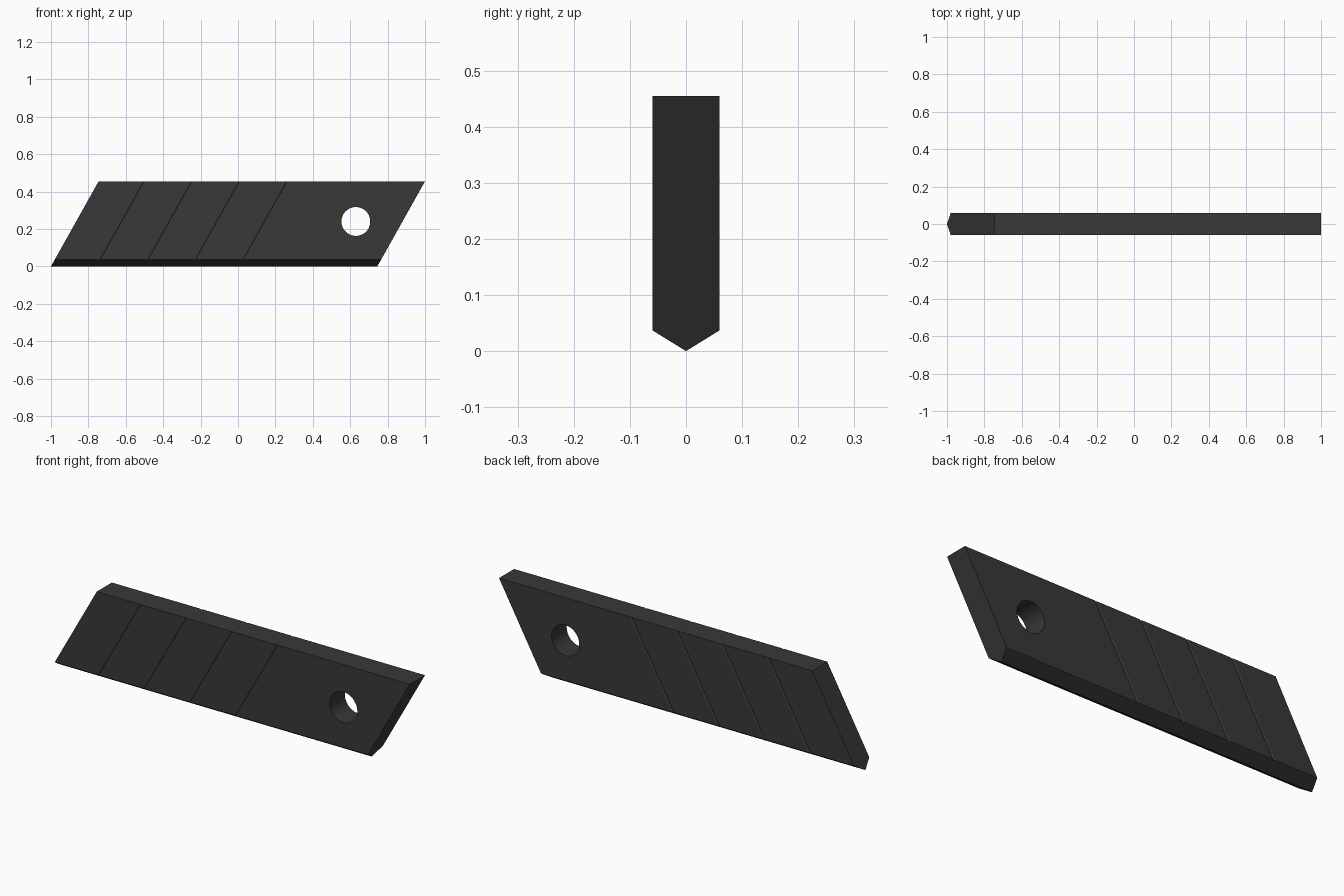
import bpy, bmesh
from math import pi
from mathutils import Vector, Matrix

if "Cube" in bpy.data.objects:
    bpy.data.objects.remove(bpy.data.objects["Cube"])

HEIGHT, HALF_T, BEVEL = 0.455, 0.06, 0.037
SLANT = 0.255 / HEIGHT          # x shift per unit of height
LENGTH = 1.745


def prism(name, ring, offset):
    """Closed ring of points swept along an offset vector."""
    bm = bmesh.new()
    face = bm.faces.new([bm.verts.new(p) for p in ring])
    ext = bmesh.ops.extrude_face_region(bm, geom=[face])
    moved = [g for g in ext["geom"] if isinstance(g, bmesh.types.BMVert)]
    bmesh.ops.translate(bm, vec=Vector(offset), verts=moved)
    bmesh.ops.recalc_face_normals(bm, faces=bm.faces)
    mesh = bpy.data.meshes.new(name)
    bm.to_mesh(mesh)
    bm.free()
    obj = bpy.data.objects.new(name, mesh)
    bpy.context.collection.objects.link(obj)
    return obj


def cut(target, cutter):
    mod = target.modifiers.new(cutter.name, 'BOOLEAN')
    mod.operation = 'DIFFERENCE'
    mod.solver = 'EXACT'
    mod.object = cutter
    bpy.context.view_layer.objects.active = target
    bpy.ops.object.modifier_apply(modifier=mod.name)
    bpy.data.objects.remove(cutter, do_unlink=True)


# Slanted blade with a sharpened lower edge
section = [(0, 0), (HALF_T, BEVEL), (HALF_T, HEIGHT), (-HALF_T, HEIGHT), (-HALF_T, BEVEL)]
blade = prism("snap_off_blade", [(-1 + SLANT * z, y, z) for y, z in section], (LENGTH, 0, 0))

# Shallow V-shaped snap lines on both faces
DEPTH, HALF_W = 0.004, 0.008
for i in range(4):
    x = -0.755 + 0.2545 * i
    for side in (-1, 1):
        y_in, y_out = side * (HALF_T - DEPTH), side * (HALF_T + DEPTH)
        ring = [(x, y_in, 0), (x - 2 * HALF_W, y_out, 0), (x + 2 * HALF_W, y_out, 0)]
        groove = prism("snap_line_cutter", ring, (SLANT * 0.5, 0, 0.5))
        groove.hide_render = True
        cut(blade, groove)

# Round mounting hole
bpy.ops.mesh.primitive_cylinder_add(vertices=48, radius=0.077, depth=0.4,
                                    location=(0.63, 0, 0.24), rotation=(pi / 2, 0, 0))
hole = bpy.context.object
hole.name = "hole_cutter"
hole.hide_render = True
cut(blade, hole)

# Dark steel colour
steel = bpy.data.materials.new("dark_steel")
steel.diffuse_color = (0.04, 0.04, 0.04, 1)
steel.use_nodes = True
steel.node_tree.nodes["Principled BSDF"].inputs["Base Color"].default_value = steel.diffuse_color
blade.data.materials.clear()
blade.data.materials.append(steel)

# Smooth the hole wall only, keep every edge crisp
bpy.ops.object.select_all(action='DESELECT')
blade.select_set(True)
bpy.context.view_layer.objects.active = blade
bpy.ops.object.shade_smooth_by_angle(angle=pi / 9)
